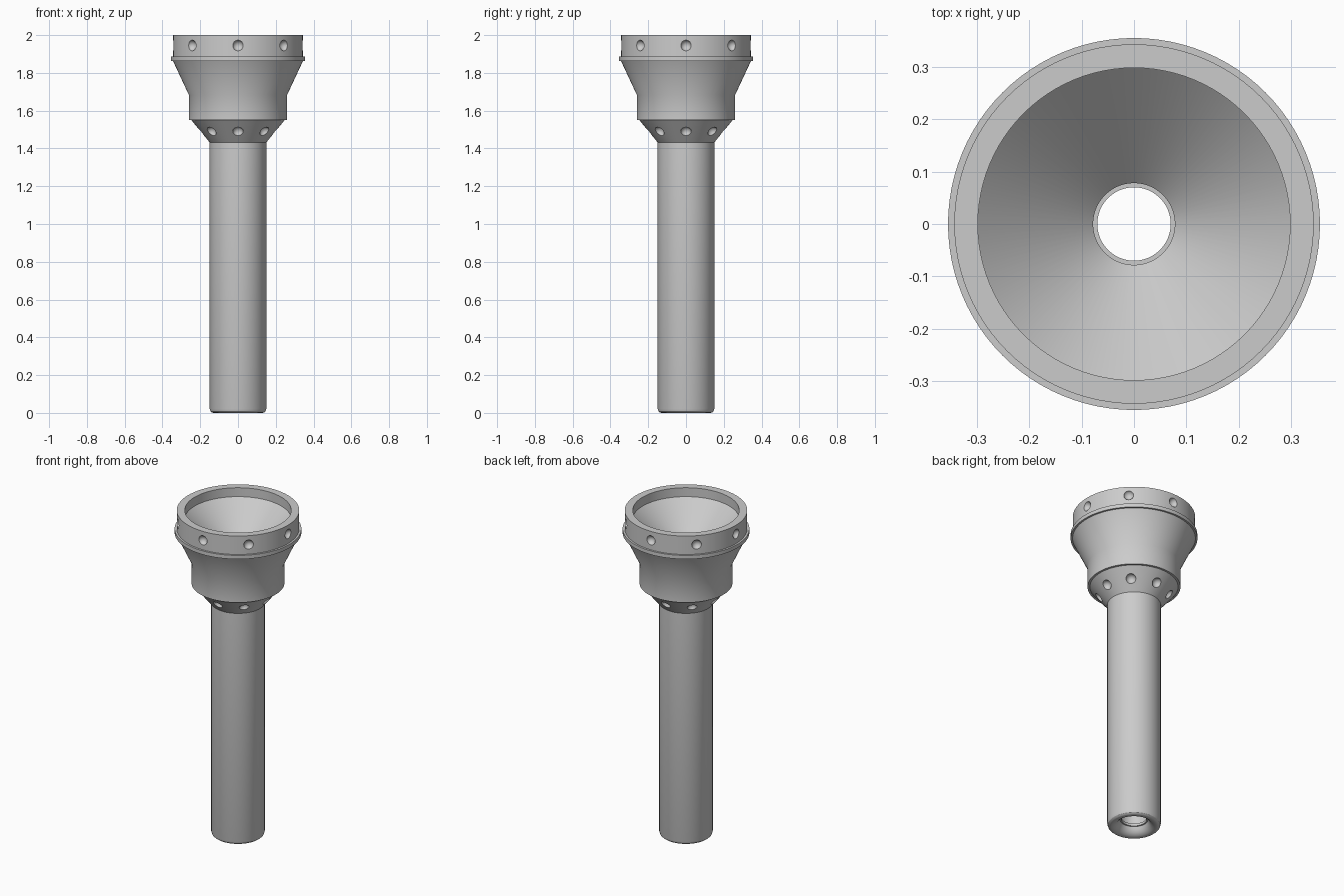
import bpy, bmesh, math
from mathutils import Vector

if "Cube" in bpy.data.objects:
    bpy.data.objects.remove(bpy.data.objects["Cube"])

SEGS = 96


def lathe(name, profile):
    """Revolve a closed (radius, z) profile around the z axis."""
    bm = bmesh.new()
    rings = []
    for r, z in profile:
        rings.append([bm.verts.new((r * math.cos(2 * math.pi * i / SEGS),
                                    r * math.sin(2 * math.pi * i / SEGS), z))
                      for i in range(SEGS)])
    for k, a in enumerate(rings):
        b = rings[(k + 1) % len(rings)]
        for i in range(SEGS):
            j = (i + 1) % SEGS
            bm.faces.new((a[i], a[j], b[j], b[i]))
    bmesh.ops.recalc_face_normals(bm, faces=bm.faces)
    mesh = bpy.data.meshes.new(name)
    bm.to_mesh(mesh)
    bm.free()
    obj = bpy.data.objects.new(name, mesh)
    bpy.context.collection.objects.link(obj)
    return obj


# Outer silhouette from the foot upwards
outer = [(0.128, 0.0), (0.138, 0.002), (0.146, 0.009), (0.15, 0.022),
         (0.15, 1.432), (0.247, 1.55), (0.26, 1.55), (0.26, 1.683),
         (0.344, 1.863), (0.355, 1.863), (0.355, 1.886), (0.343, 1.886), (0.343, 2.0)]
# Cup, bore and flared mouth at the foot, going back down
inner = [(0.298, 2.0), (0.298, 1.945), (0.078, 1.735), (0.078, 0.06),
         (0.07, 0.06), (0.07, 0.045), (0.078, 0.045), (0.084, 0.03),
         (0.095, 0.015), (0.11, 0.004)]
body = lathe("funnel_body", outer + inner)

# Two rows of eight round dimples, cut along the surface normals
bm = bmesh.new()
for ring_r, ring_z, tilt in ((0.343, 1.945, 0.0), (0.197, 1.491, -math.radians(39.4))):
    for i in range(8):
        a = i * math.pi / 4
        out = Vector((math.cos(a) * math.cos(tilt), math.sin(a) * math.cos(tilt), math.sin(tilt)))
        pos = Vector((ring_r * math.cos(a), ring_r * math.sin(a), ring_z)) + out * 0.006
        geo = bmesh.ops.create_uvsphere(bm, u_segments=20, v_segments=12, radius=0.029)
        bmesh.ops.translate(bm, verts=geo["verts"], vec=pos)
mesh = bpy.data.meshes.new("dimple_cutter")
bm.to_mesh(mesh)
bm.free()
cutter = bpy.data.objects.new("dimple_cutter", mesh)
bpy.context.collection.objects.link(cutter)

mod = body.modifiers.new("dimples", 'BOOLEAN')
mod.operation = 'DIFFERENCE'
mod.solver = 'EXACT'
mod.object = cutter
bpy.context.view_layer.objects.active = body
body.select_set(True)
bpy.ops.object.modifier_apply(modifier=mod.name)
bpy.data.objects.remove(cutter)

# Smooth shading with sharp steps
bpy.ops.object.shade_smooth_by_angle(angle=math.radians(30))
